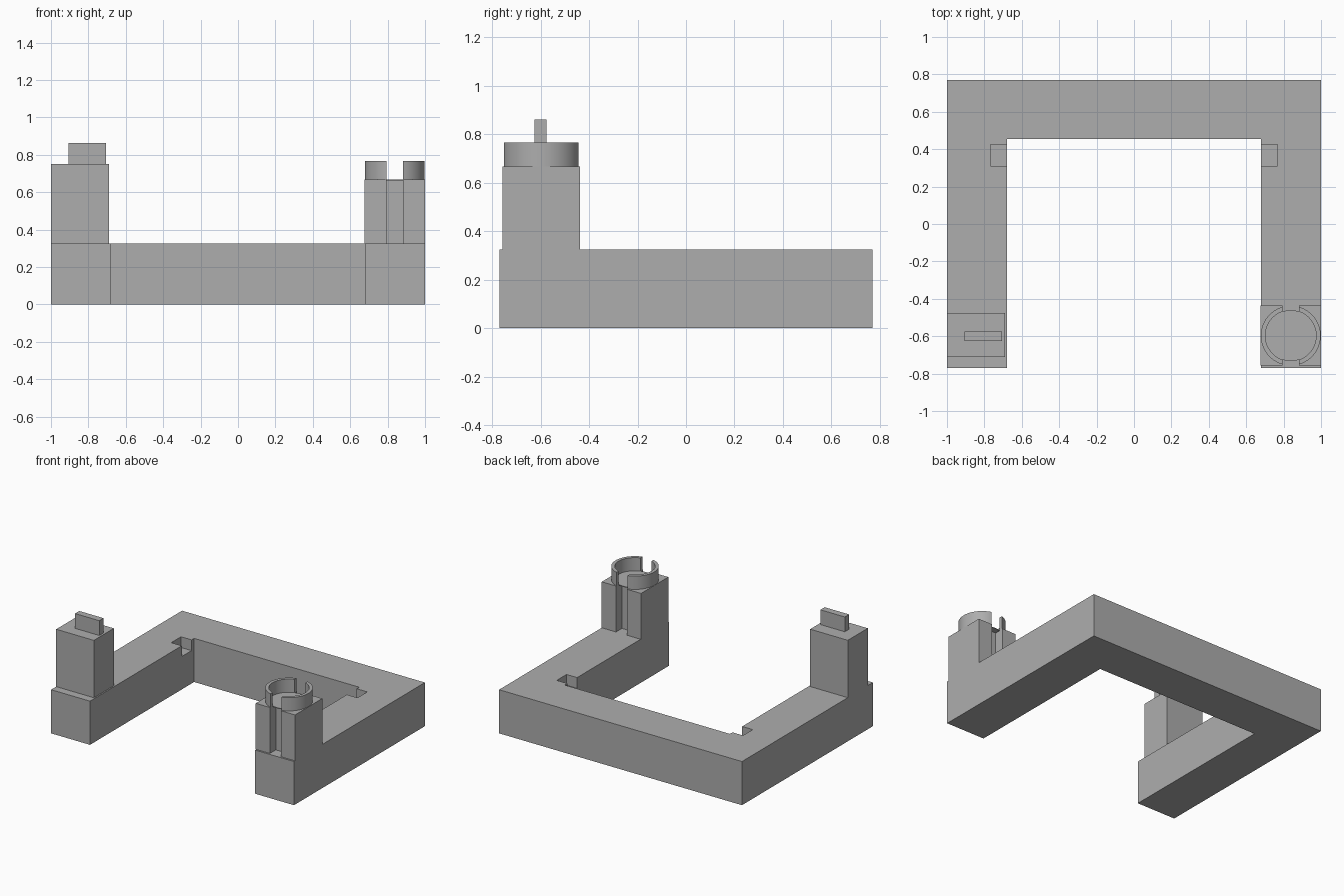
import bpy
import bmesh
from math import asin, cos, sin, pi

default_cube = bpy.data.objects.get("Cube")
if default_cube:
    bpy.data.objects.remove(default_cube, do_unlink=True)

GREY = (0.42, 0.42, 0.42, 1)
grey = bpy.data.materials.new("plain grey")
grey.use_nodes = True
grey.diffuse_color = GREY
grey.node_tree.nodes["Principled BSDF"].inputs["Base Color"].default_value = GREY


def extrude(name, outline, z0, z1):
    """Upright prism from a plan outline."""
    bm = bmesh.new()
    face = bm.faces.new([bm.verts.new((x, y, z0)) for x, y in outline])
    new = bmesh.ops.extrude_face_region(bm, geom=[face])["geom"]
    top = [v for v in new if isinstance(v, bmesh.types.BMVert)]
    bmesh.ops.translate(bm, verts=top, vec=(0, 0, z1 - z0))
    bmesh.ops.recalc_face_normals(bm, faces=bm.faces)
    mesh = bpy.data.meshes.new(name)
    bm.to_mesh(mesh)
    bm.free()
    mesh.materials.append(grey)
    obj = bpy.data.objects.new(name, mesh)
    bpy.context.collection.objects.link(obj)
    return obj


def box(name, x0, x1, y0, y1, z0, z1):
    return extrude(name, [(x0, y0), (x1, y0), (x1, y1), (x0, y1)], z0, z1)


def arc(radius, start, end, steps=32):
    angles = [start + (end - start) * i / steps for i in range(steps + 1)]
    return [(CX + radius * cos(a), CY + radius * sin(a)) for a in angles]


def smooth(obj):
    bpy.ops.object.select_all(action="DESELECT")
    obj.select_set(True)
    bpy.context.view_layer.objects.active = obj
    bpy.ops.object.shade_smooth_by_angle(angle=pi / 6)


BASE_TOP = 0.325
INNER, BACK = 0.68, 0.77

# U-shaped base
base = extrude("base_frame", [
    (-1, -BACK), (-INNER, -BACK), (-INNER, 0.455), (INNER, 0.455),
    (INNER, -BACK), (1, -BACK), (1, BACK), (-1, BACK)], 0, BASE_TOP)

# Notches in the inner top edges of both arms
for side, label in ((-1, "right"), (1, "left")):
    x0, x1 = sorted((side * 0.6, side * 0.767))
    cutter = box(label + "_notch_cutter", x0, x1, 0.31, 0.425, 0.245, 0.4)
    cutter.hide_render = True
    cutter.hide_set(True)
    cut = base.modifiers.new(label + "_notch", "BOOLEAN")
    cut.operation = "DIFFERENCE"
    cut.solver = "EXACT"
    cut.object = cutter
bpy.context.view_layer.objects.active = base
for modifier in list(base.modifiers):
    bpy.ops.object.modifier_apply(modifier=modifier.name)
for label in ("right", "left"):
    bpy.data.objects.remove(bpy.data.objects[label + "_notch_cutter"], do_unlink=True)

# Plain post with a tab on top
box("tab_post", -1, -0.69, -0.71, -0.475, BASE_TOP, 0.752)
box("tab", -0.905, -0.705, -0.625, -0.575, 0.752, 0.862)

# Post with a groove in its front and back
CX, CY = 0.838, -0.597
GAP, DEPTH = 0.045, 0.07
SEAT = 0.667
X0, X1, Y0, Y1 = 0.676, 1, -0.757, -0.437
L, R = CX - GAP, CX + GAP
extrude("grooved_post", [
    (X0, Y0), (L, Y0), (L, Y0 + DEPTH), (R, Y0 + DEPTH), (R, Y0), (X1, Y0),
    (X1, Y1), (R, Y1), (R, Y1 - DEPTH), (L, Y1 - DEPTH), (L, Y1), (X0, Y1)],
    BASE_TOP, SEAT)

# Round floor inside the ring
OUTER, BORE = 0.16, 0.136
smooth(extrude("ring_floor", arc(BORE, 0, 2 * pi, 64)[:-1], SEAT - 0.004, SEAT + 0.001))

# Split ring: two half rings with straight-sided gaps
for turn, label in ((0, "left"), (pi, "right")):
    a = pi / 2 - asin(GAP / OUTER)
    b = pi / 2 - asin(GAP / BORE)
    outline = arc(OUTER, turn - a, turn + a) + arc(BORE, turn + b, turn - b)
    smooth(extrude(label + "_half_ring", outline, SEAT, 0.766))
